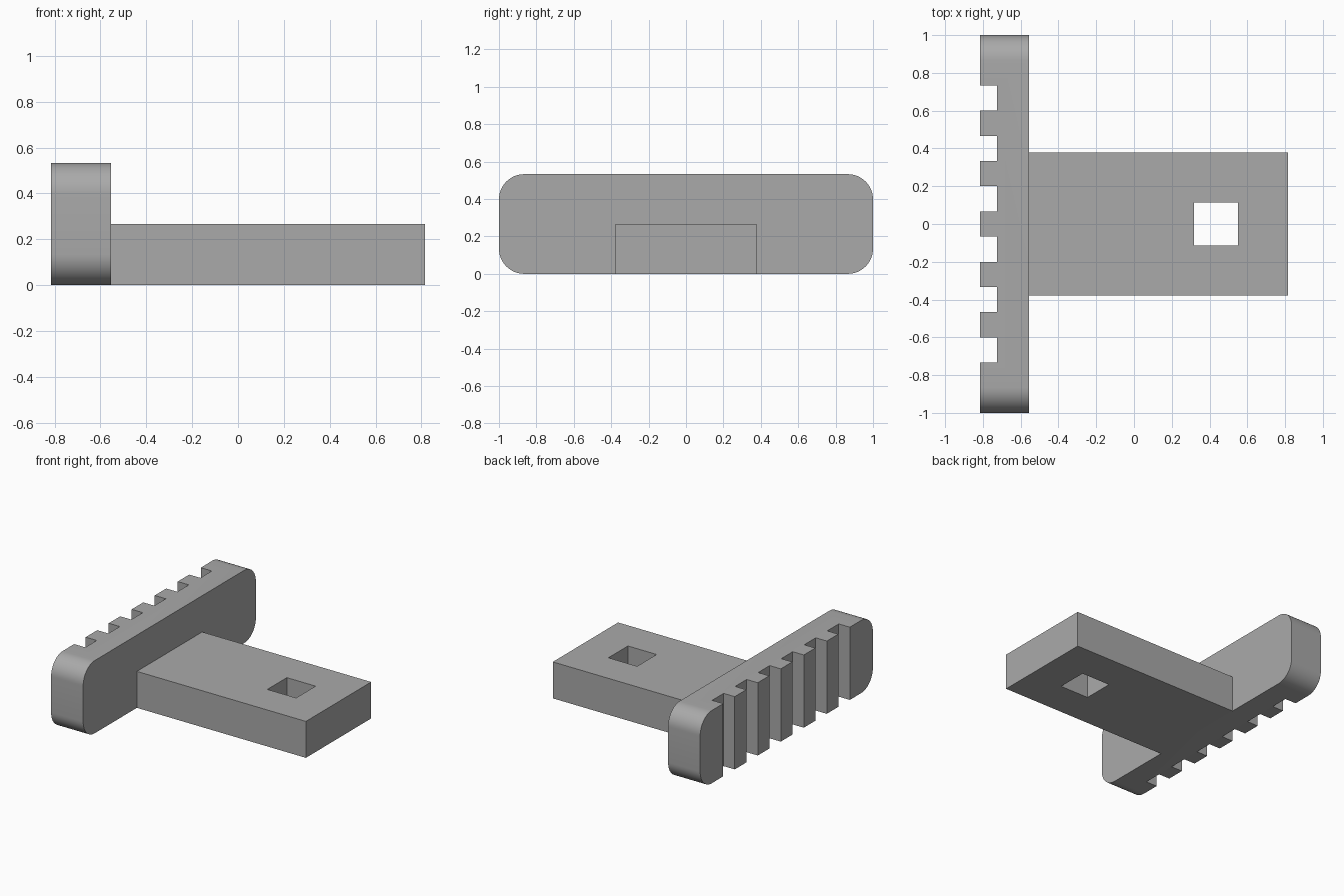
import bpy, bmesh, math
from mathutils import Matrix

cube = bpy.data.objects.get("Cube")
if cube:
    bpy.data.objects.remove(cube, do_unlink=True)

grey = bpy.data.materials.new("plain grey")
grey.use_nodes = True
colour = (0.4, 0.4, 0.4, 1)
grey.diffuse_color = colour
grey.node_tree.nodes["Principled BSDF"].inputs["Base Color"].default_value = colour


def box(name, x, y, z):
    """Box spanning the given (low, high) ranges."""
    bm = bmesh.new()
    spans = (x, y, z)
    size = [b - a for a, b in spans]
    centre = [(a + b) / 2 for a, b in spans]
    bmesh.ops.create_cube(bm, matrix=Matrix.Translation(centre) @ Matrix.Diagonal((*size, 1)))
    mesh = bpy.data.meshes.new(name)
    bm.to_mesh(mesh)
    bm.free()
    mesh.materials.append(grey)
    obj = bpy.data.objects.new(name, mesh)
    bpy.context.collection.objects.link(obj)
    return obj


def activate(obj):
    bpy.ops.object.select_all(action='DESELECT')
    obj.select_set(True)
    bpy.context.view_layer.objects.active = obj


def cut(obj, cutter):
    """Subtract the cutter for good, then discard it."""
    cutter.hide_render = True
    mod = obj.modifiers.new("cut", 'BOOLEAN')
    mod.operation = 'DIFFERENCE'
    mod.solver = 'EXACT'
    mod.object = cutter
    activate(obj)
    bpy.ops.object.modifier_apply(modifier=mod.name)
    bpy.data.objects.remove(cutter, do_unlink=True)


back, joint, tip = -0.815, -0.555, 0.815
head_height, tongue_height = 0.533, 0.267

# Cross bar with four rounded corners
bar = box("grip_bar", (back, joint), (-1, 1), (0, head_height))
bm = bmesh.new()
bm.from_mesh(bar.data)
corners = [e for e in bm.edges if abs(e.verts[0].co.x - e.verts[1].co.x) > 0.1]
bmesh.ops.bevel(bm, geom=corners, offset=0.135, segments=12, profile=0.5, affect='EDGES')
bm.to_mesh(bar.data)
bm.free()

# Six grip grooves down the outer face
pitch = head_height / 2
for i in range(6):
    y = (i - 2.5) * pitch
    cut(bar, box("groove_cutter", (back - 0.1, back + 0.09),
                 (y - pitch / 4, y + pitch / 4), (-0.1, head_height + 0.1)))
activate(bar)
bpy.ops.object.shade_smooth_by_angle(angle=math.radians(30))

# Flat tongue with a square through hole
tongue = box("tongue", (joint, tip), (-0.378, 0.378), (0, tongue_height))
cut(tongue, box("hole_cutter", (0.317, 0.55), (-0.113, 0.113), (-0.1, tongue_height + 0.1)))
